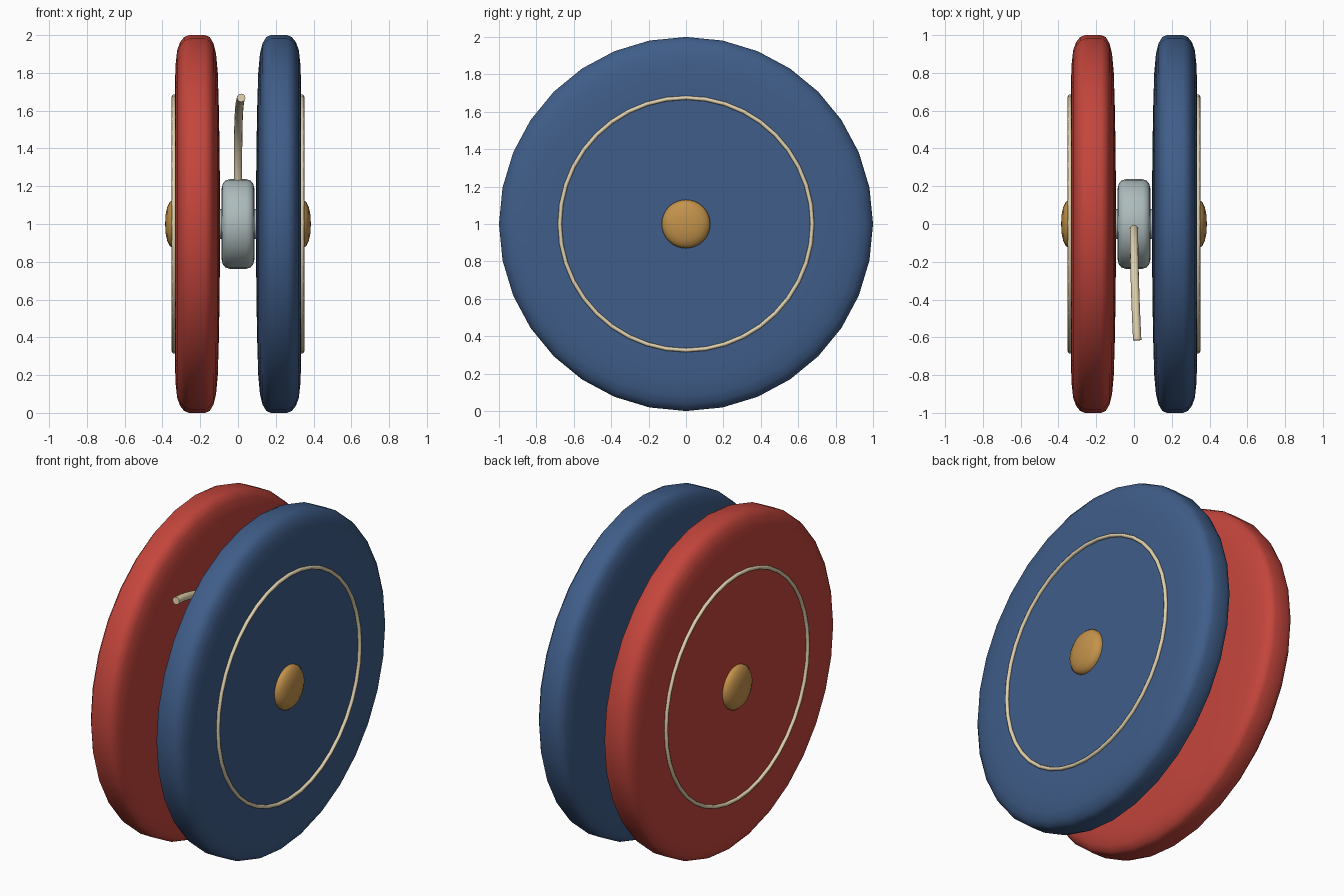
import bpy, bmesh, math
from mathutils import Matrix, Vector

if "Cube" in bpy.data.objects:
    bpy.data.objects.remove(bpy.data.objects["Cube"])


def material(name, rgb):
    m = bpy.data.materials.new(name)
    m.diffuse_color = (*rgb, 1)
    m.use_nodes = True
    m.node_tree.nodes["Principled BSDF"].inputs["Base Color"].default_value = m.diffuse_color
    return m


RED = material("red", (0.55, 0.06, 0.045))
BLUE = material("blue", (0.05, 0.11, 0.25))
GOLD = material("gold", (0.55, 0.29, 0.07))
CREAM = material("cream", (0.75, 0.64, 0.42))
PALE = material("pale_grey", (0.42, 0.50, 0.50))


def finish(name, bm, mat, angle=60):
    bmesh.ops.remove_doubles(bm, verts=bm.verts, dist=1e-5)
    bmesh.ops.recalc_face_normals(bm, faces=bm.faces)
    me = bpy.data.meshes.new(name)
    bm.to_mesh(me)
    bm.free()
    ob = bpy.data.objects.new(name, me)
    bpy.context.collection.objects.link(ob)
    me.materials.append(mat)
    bpy.ops.object.select_all(action='DESELECT')
    ob.select_set(True)
    bpy.context.view_layer.objects.active = ob
    bpy.ops.object.shade_smooth_by_angle(angle=math.radians(angle))
    return ob


def lathe(name, profile, mat, side=1, segments=32, closed=False):
    """Turn (x, radius) points around the axle line through z = 1."""
    bm = bmesh.new()
    vs = [bm.verts.new((side * x, 0, 1 + r)) for x, r in profile]
    pairs = list(zip(vs, vs[1:])) + ([(vs[-1], vs[0])] if closed else [])
    edges = [bm.edges.new(p) for p in pairs]
    bmesh.ops.spin(bm, geom=vs + edges, cent=(0, 0, 1), axis=(1, 0, 0),
                   angle=math.tau, steps=segments, use_duplicate=False)
    return finish(name, bm, mat)


DISC = [(0.095, 0), (0.097, 0.35), (0.101, 0.6), (0.107, 0.8), (0.116, 0.9),
        (0.13, 0.957), (0.15, 0.99), (0.175, 1.0), (0.26, 1.0), (0.285, 0.99),
        (0.307, 0.962), (0.322, 0.92), (0.331, 0.84), (0.334, 0.72), (0.334, 0)]
CAP = [(0.325, 0.13), (0.345, 0.13), (0.362, 0.115), (0.375, 0.088),
       (0.383, 0.05), (0.386, 0)]
RING = [(0.339 + 0.012 * math.cos(k * math.tau / 8),
         0.675 + 0.011 * math.sin(k * math.tau / 8)) for k in range(8)]

# Mirrored discs, rings and axle caps
for label, side, colour in (("left", -1, RED), ("right", 1, BLUE)):
    lathe(label + "_disc", DISC, colour, side)
    lathe(label + "_trim_ring", RING, CREAM, side, 40, True)
    lathe(label + "_axle_cap", CAP, GOLD, side)

# Central spool and the axle through it
lathe("spool", [(-0.087, 0), (-0.087, 0.185), (-0.081, 0.212), (-0.067, 0.23),
                (-0.045, 0.237), (0.045, 0.237), (0.067, 0.23),
                (0.081, 0.212), (0.087, 0.185), (0.087, 0)], PALE)
lathe("axle", [(-0.12, 0), (-0.12, 0.08), (0.12, 0.08), (0.12, 0)], PALE, 1, 24)

# Loose string end, a tube swept along a smooth bend
P = [Vector(p) for p in ((0, -0.02, 1.2), (0, -0.07, 1.45),
                         (0, -0.27, 1.64), (0.017, -0.615, 1.668))]
bm = bmesh.new()
rings = []
for i in range(17):
    t = i / 16
    u = 1 - t
    c = P[0] * u**3 + P[1] * 3 * u * u * t + P[2] * 3 * u * t * t + P[3] * t**3
    d = ((P[1] - P[0]) * u * u + (P[2] - P[1]) * 2 * u * t
         + (P[3] - P[2]) * t * t).normalized()
    a = Vector((1, 0, 0))
    a = (a - d * a.dot(d)).normalized()
    b = d.cross(a)
    rings.append([bm.verts.new(c + 0.022 * (a * math.cos(k * math.tau / 12)
                                            + b * math.sin(k * math.tau / 12)))
                  for k in range(12)])
for lo, hi in zip(rings, rings[1:]):
    for k in range(12):
        bm.faces.new((lo[k], lo[(k + 1) % 12], hi[(k + 1) % 12], hi[k]))
bm.faces.new(rings[0])
bm.faces.new(rings[-1])
finish("string", bm, CREAM)
